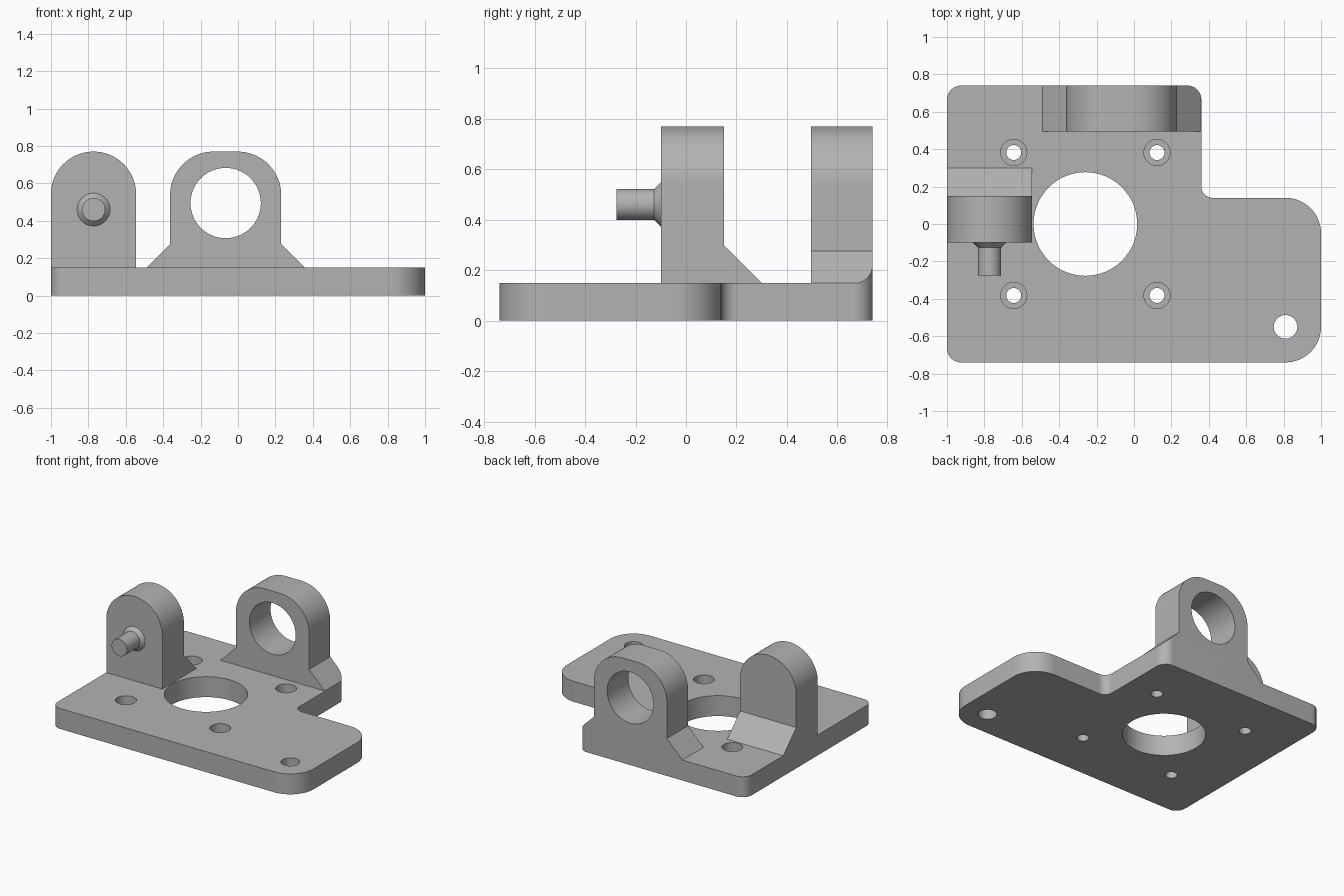
import bpy, bmesh, math
from mathutils import Vector, Matrix

if "Cube" in bpy.data.objects:
    bpy.data.objects.remove(bpy.data.objects["Cube"], do_unlink=True)

grey = bpy.data.materials.new("machined_grey")
grey.use_nodes = True
grey.diffuse_color = (0.45, 0.45, 0.45, 1)
grey.node_tree.nodes["Principled BSDF"].inputs["Base Color"].default_value = (0.45, 0.45, 0.45, 1)


def make_object(name, bm):
    bmesh.ops.recalc_face_normals(bm, faces=bm.faces[:])
    mesh = bpy.data.meshes.new(name)
    bm.to_mesh(mesh)
    bm.free()
    mesh.materials.append(grey)
    obj = bpy.data.objects.new(name, mesh)
    bpy.context.collection.objects.link(obj)
    return obj


def rounded(corners, steps=16):
    """Outline from (u, v, radius) corners, each replaced by a tangent arc."""
    out = []
    for i, (u, v, r) in enumerate(corners):
        p = Vector((u, v))
        if r == 0:
            out.append(p)
            continue
        a = (Vector(corners[i - 1][:2]) - p).normalized()
        b = (Vector(corners[(i + 1) % len(corners)][:2]) - p).normalized()
        half = a.angle(b) / 2
        centre = p + (a + b).normalized() * r / math.sin(half)
        start = p + a * r / math.tan(half) - centre
        end = p + b * r / math.tan(half) - centre
        sweep = start.angle_signed(end)
        for k in range(steps + 1):
            out.append(centre + Matrix.Rotation(-sweep * k / steps, 2) @ start)
    return out


def circle(u, v, r, n=64):
    return [Vector((u + r * math.cos(math.tau * k / n), v + r * math.sin(math.tau * k / n)))
            for k in range(n)]


def prism(name, outline, axis, lo, hi):
    """Extrude a flat outline along an axis from lo to hi."""
    place = {"X": lambda p, t: (t, p.x, p.y),
             "Y": lambda p, t: (p.x, t, p.y),
             "Z": lambda p, t: (p.x, p.y, t)}[axis]
    bm = bmesh.new()
    ends = [[bm.verts.new(place(p, t)) for p in outline] for t in (lo, hi)]
    n = len(outline)
    for ring in ends:
        bm.faces.new(ring)
    for i in range(n):
        j = (i + 1) % n
        bm.faces.new((ends[0][i], ends[0][j], ends[1][j], ends[1][i]))
    return make_object(name, bm)


def boolean(obj, tool, operation="DIFFERENCE"):
    """Apply a boolean and discard its tool."""
    mod = obj.modifiers.new("cut", "BOOLEAN")
    mod.operation, mod.object, mod.solver = operation, tool, "EXACT"
    bpy.context.view_layer.objects.active = obj
    bpy.ops.object.modifier_apply(modifier=mod.name)
    bpy.data.objects.remove(tool, do_unlink=True)


# Base plate with rounded corners and a notch at the back left
T = 0.15
footprint = rounded([(-1, -0.74, 0.075), (1, -0.74, 0.19), (1, 0.14, 0.19),
                     (0.36, 0.14, 0.06), (0.36, 0.74, 0.075), (-1, 0.74, 0.075)])
plate = prism("base_plate", footprint, "Z", 0, T)

# Large bore and corner hole
for x, y, r in ((-0.26, 0, 0.277), (0.81, -0.55, 0.063)):
    boolean(plate, prism("cutter", circle(x, y, r), "Z", -0.1, 0.3))

# Four counterbored screw holes around the bore
for x in (-0.643, 0.123):
    for y in (-0.382, 0.382):
        boolean(plate, prism("cutter", circle(x, y, 0.07, 40), "Z", 0.05, 0.3))
        boolean(plate, prism("cutter", circle(x, y, 0.04, 40), "Z", -0.1, 0.3))

# Pin lug: round-topped front shape crossed with a side shape that has the rear gusset
H = 0.77
pin_lug = prism("pin_lug", rounded([(-1, T, 0), (-0.545, T, 0), (-0.545, H, 0.227),
                                    (-1, H, 0.227)], 24), "Y", -0.3, 0.5)
side = rounded([(-0.1, 0.15, 0), (0.3, 0.15, 0), (0.15, 0.3, 0), (0.15, 1, 0), (-0.1, 1, 0)])
boolean(pin_lug, prism("cutter", side, "X", -1.2, -0.4), "INTERSECT")

# Pin with a flared root
bm = bmesh.new()
section = [(0, -0.275), (0.062, -0.275), (0.062, -0.126), (0.088, -0.1), (0, -0.1)]
verts = [bm.verts.new((r, y, 0)) for r, y in section]
edges = [bm.edges.new(pair) for pair in zip(verts, verts[1:])]
bmesh.ops.spin(bm, geom=verts + edges, cent=(0, 0, 0), axis=(0, 1, 0),
               angle=math.tau, steps=48)
bmesh.ops.remove_doubles(bm, verts=bm.verts[:], dist=0.0005)
bmesh.ops.translate(bm, verts=bm.verts[:], vec=(-0.772, 0, 0.46))
pin = make_object("pin", bm)

# Bearing lug with side gussets, trimmed to the plate's rounded corner, then bored
CX = -0.066
half = [(0.423, T, 0), (0.297, 0.275, 0), (0.297, H, 0.232)]
lug_shape = [(CX + u, v, r) for u, v, r in half] + [(CX - u, v, r) for u, v, r in reversed(half)]
bearing_lug = prism("bearing_lug", rounded(lug_shape, 24), "Y", 0.495, 0.9)
boolean(bearing_lug, prism("cutter", footprint, "Z", -0.2, 1.2), "INTERSECT")
boolean(bearing_lug, prism("cutter", circle(CX, 0.495, 0.188), "Y", 0.3, 1))

# Smooth the curved walls, keep the edges crisp
bpy.ops.object.select_all(action="DESELECT")
for obj in (plate, pin_lug, pin, bearing_lug):
    obj.select_set(True)
bpy.context.view_layer.objects.active = plate
bpy.ops.object.shade_smooth_by_angle(angle=math.radians(30))
